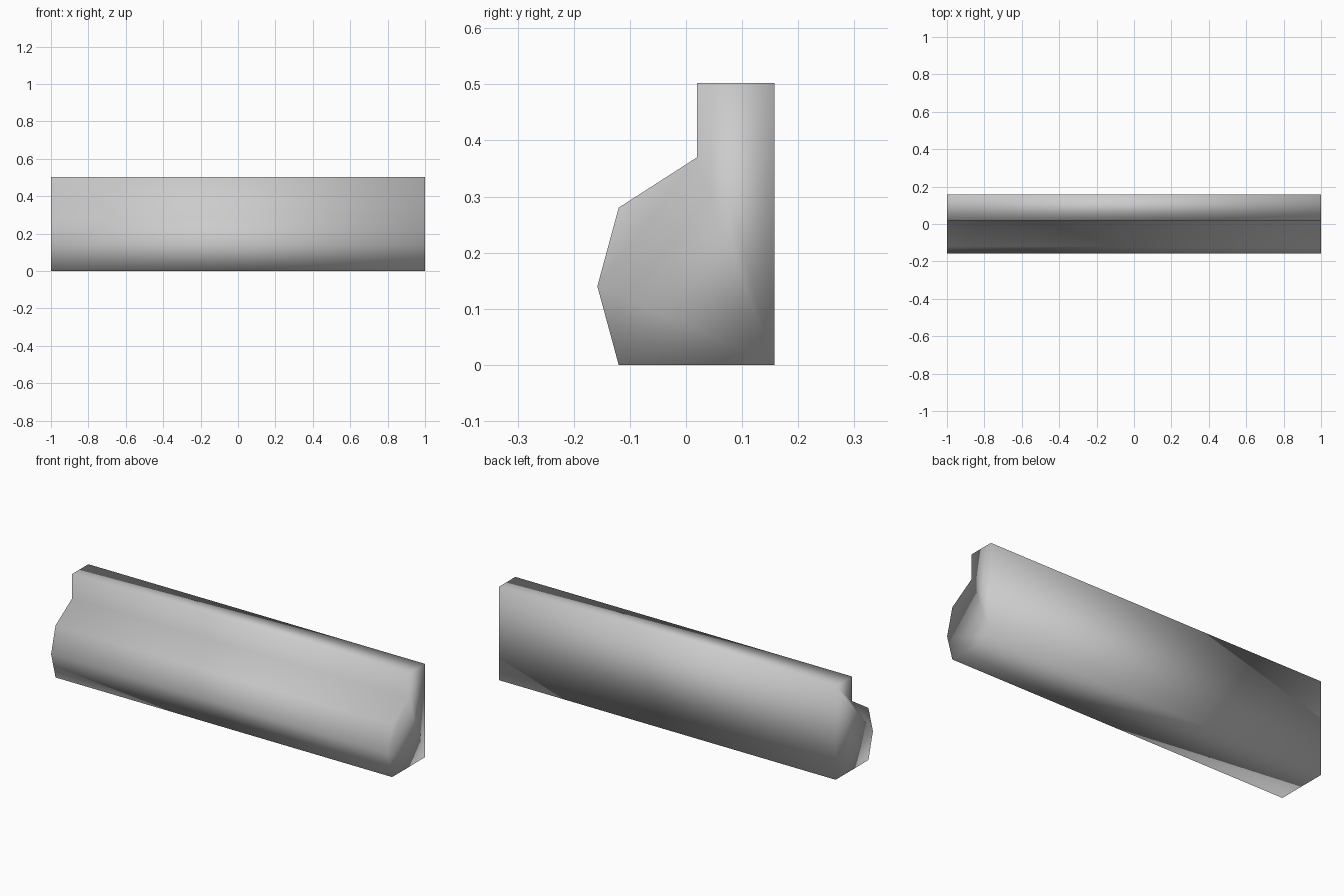
import bpy
import bmesh
from mathutils import Vector

if "Cube" in bpy.data.objects:
    bpy.data.objects.remove(bpy.data.objects["Cube"], do_unlink=True)

# Single plain material
grey = bpy.data.materials.new("light_grey")
grey.use_nodes = True
colour = (0.6, 0.6, 0.6, 1)
grey.diffuse_color = colour
grey.node_tree.nodes["Principled BSDF"].inputs["Base Color"].default_value = colour

# Side profile (y, z): flat back, narrow top lip, sloped shoulder, pointed front
profile = [(-0.12, 0), (0.158, 0), (0.158, 0.502), (0.02, 0.502),
           (0.02, 0.37), (-0.12, 0.28), (-0.158, 0.14)]

# Extrude the profile along the length
bm = bmesh.new()
end = bm.faces.new([bm.verts.new((-1, y, z)) for y, z in profile])
result = bmesh.ops.extrude_face_region(bm, geom=[end], use_keep_orig=True)
moved = [v for v in result["geom"] if isinstance(v, bmesh.types.BMVert)]
bmesh.ops.translate(bm, verts=moved, vec=Vector((2, 0, 0)))
bmesh.ops.recalc_face_normals(bm, faces=bm.faces)

# Soft shading runs across every edge
for face in bm.faces:
    face.smooth = True

mesh = bpy.data.meshes.new("profile_bar")
bm.to_mesh(mesh)
bm.free()
mesh.materials.append(grey)
bar = bpy.data.objects.new("profile_bar", mesh)
bpy.context.collection.objects.link(bar)
